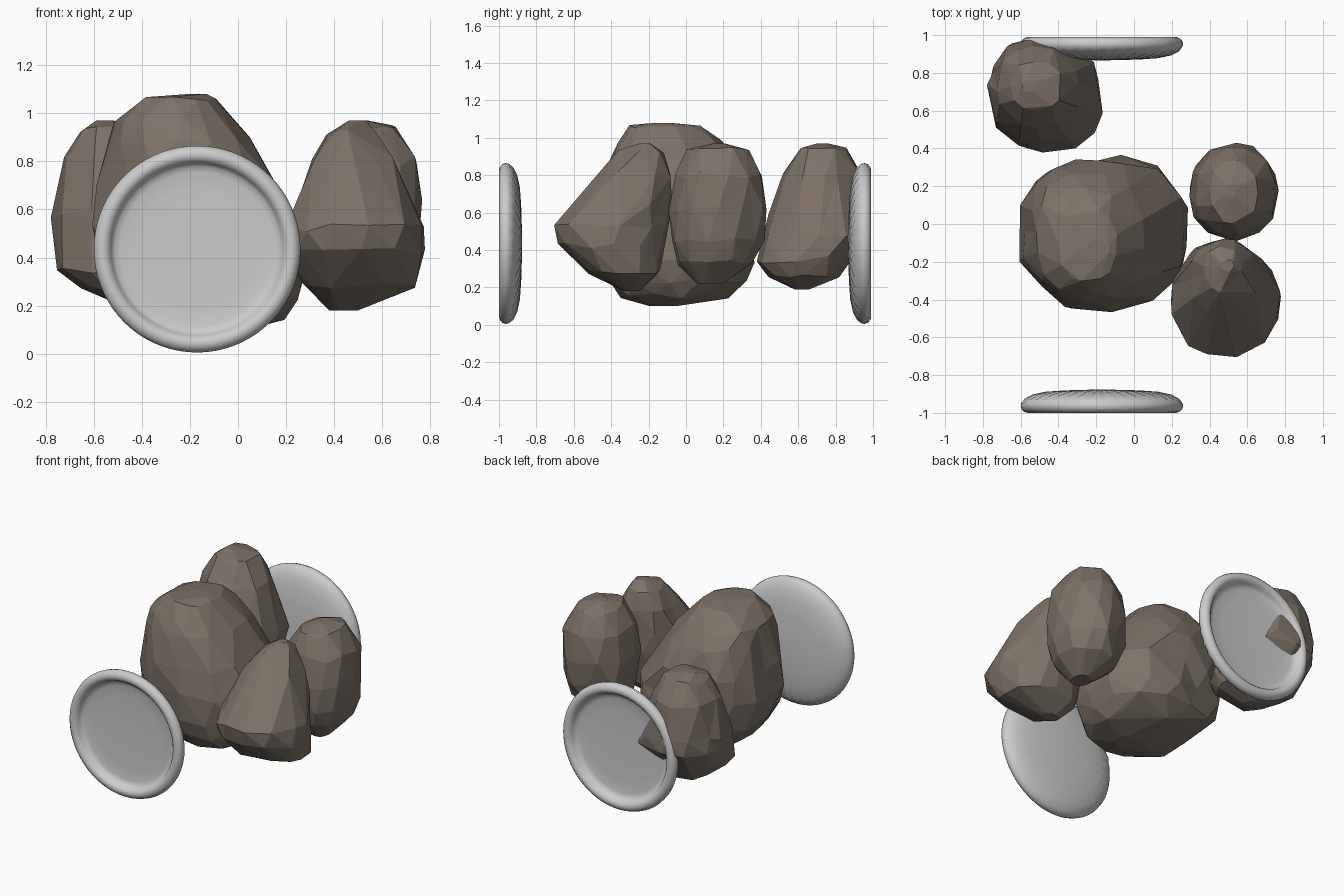
import bpy, bmesh, math, random
from mathutils import Vector

if "Cube" in bpy.data.objects:
    bpy.data.objects.remove(bpy.data.objects["Cube"])

stone = bpy.data.materials.new("stone_brown")
stone.diffuse_color = (0.20, 0.165, 0.135, 1)
stone.use_nodes = True
stone.node_tree.nodes["Principled BSDF"].inputs["Base Color"].default_value = stone.diffuse_color


def finish(bm, name, mat=None):
    bmesh.ops.recalc_face_normals(bm, faces=bm.faces)
    me = bpy.data.meshes.new(name)
    bm.to_mesh(me)
    bm.free()
    ob = bpy.data.objects.new(name, me)
    bpy.context.collection.objects.link(ob)
    if mat:
        me.materials.append(mat)
    return ob


def boulder(name, sections, seed, dents, power, sides=12):
    """Faceted rock: hull of jittered oval sections (z, x0, x1, y0, y1)."""
    rng = random.Random(seed)
    bm = bmesh.new()
    for z, x0, x1, y0, y1 in sections:
        cx, cy, rx, ry = (x0 + x1) / 2, (y0 + y1) / 2, (x1 - x0) / 2, (y1 - y0) / 2
        turn = rng.random()
        for i in range(sides):
            a = 2 * math.pi * (i + turn + rng.uniform(-.25, .25)) / sides
            c, s = math.cos(a), math.sin(a)
            k = (abs(c) ** power + abs(s) ** power) ** (-1 / power) * rng.uniform(.97, 1.03)
            inner = sections[0][0] > z > sections[-1][0]
            bm.verts.new((cx + rx * c * k, cy + ry * s * k,
                          z + (rng.uniform(-.02, .02) if inner else 0)))
    res = bmesh.ops.convex_hull(bm, input=bm.verts)
    junk = {g for g in res["geom_interior"] + res["geom_unused"]
            if isinstance(g, bmesh.types.BMVert)}
    bmesh.ops.delete(bm, geom=list(junk), context='VERTS')
    # merge near-flat facets, then chip a few corners inward
    bmesh.ops.dissolve_limit(bm, angle_limit=math.radians(5),
                             verts=bm.verts, edges=bm.edges)
    bmesh.ops.triangulate(bm, faces=bm.faces)
    mid = sum((v.co for v in bm.verts), Vector()) / len(bm.verts)
    top, low = sections[1][0] - .04, sections[-2][0] + .04
    side = [v for v in bm.verts if low < v.co.z < top]
    for v in rng.sample(side, min(dents, len(side))):
        v.co += (mid - v.co).normalized() * rng.uniform(.015, .03)
    return finish(bm, name, stone)


boulder("large_boulder", [
    (1.08, -.24, -.13, -.18, -.08), (1.05, -.40, -.09, -.30, .08),
    (.98, -.52, -.04, -.36, .20), (.88, -.55, .06, -.41, .27),
    (.70, -.59, .17, -.45, .34), (.52, -.61, .27, -.47, .36),
    (.35, -.59, .29, -.45, .36), (.24, -.50, .26, -.41, .33),
    (.16, -.40, .20, -.35, .22), (.10, -.18, .04, -.19, -.04)], 3, 7, 2.4, 13)
boulder("back_left_boulder", [
    (.97, -.59, -.52, .70, .76), (.93, -.66, -.38, .60, .86),
    (.80, -.73, -.29, .51, .94), (.58, -.78, -.23, .44, .99),
    (.48, -.77, -.18, .42, .99), (.35, -.75, -.16, .38, .88),
    (.27, -.67, -.20, .43, .82), (.19, -.46, -.38, .58, .66)], 5, 2, 2.3)
boulder("front_right_boulder", [
    (.97, .46, .53, -.25, -.19), (.92, .37, .57, -.36, -.12),
    (.80, .29, .65, -.48, -.08), (.65, .25, .71, -.60, -.08),
    (.52, .20, .77, -.70, -.09), (.42, .20, .77, -.69, -.12),
    (.28, .27, .74, -.54, -.14), (.18, .38, .50, -.33, -.25)], 8, 3, 2.3)
boulder("back_right_boulder", [
    (.97, .49, .54, .14, .21), (.93, .40, .66, .00, .34),
    (.80, .32, .75, -.06, .41), (.62, .29, .76, -.09, .43),
    (.45, .30, .76, -.08, .42), (.33, .34, .72, -.04, .36),
    (.22, .48, .60, .06, .20)], 12, 2, 2.15)

# dish profile: (radius, depth from rim face, flute amount)
PROFILE = [(.12, .056, 0), (.25, .054, .001), (.32, .050, .002), (.345, .044, .001), (.356, .032, 0),
           (.362, .018, 0), (.375, .005, 0), (.392, 0, 0), (.41, .005, 0), (.424, .018, 0),
           (.43, .035, 0), (.427, .052, .001), (.41, .072, .004), (.37, .092, .005),
           (.30, .108, .004), (.20, .117, .002), (.10, .122, 0)]
SEG = 72


def dish(name, y_face, inward):
    bm = bmesh.new()
    cx, cz = -.17, .435
    rings = []
    for r, d, f in PROFILE:
        rings.append([bm.verts.new((cx + r * math.cos(2 * math.pi * i / SEG),
                                    y_face + inward * (d + (f if i % 2 else -f)),
                                    cz + r * math.sin(2 * math.pi * i / SEG)))
                      for i in range(SEG)])
    for a, b in zip(rings, rings[1:]):
        for i in range(SEG):
            j = (i + 1) % SEG
            bm.faces.new((a[i], a[j], b[j], b[i]))
    # close both centres
    for ring, d in ((rings[0], .057), (rings[-1], .124)):
        c = bm.verts.new((cx, y_face + inward * d, cz))
        for i in range(SEG):
            bm.faces.new((ring[i], ring[(i + 1) % SEG], c))
    ob = finish(bm, name)
    bpy.ops.object.select_all(action='DESELECT')
    ob.select_set(True)
    bpy.context.view_layer.objects.active = ob
    bpy.ops.object.shade_smooth_by_angle(angle=math.radians(40))


dish("front_dish", -1.0, 1)
dish("back_dish", .99, -1)
